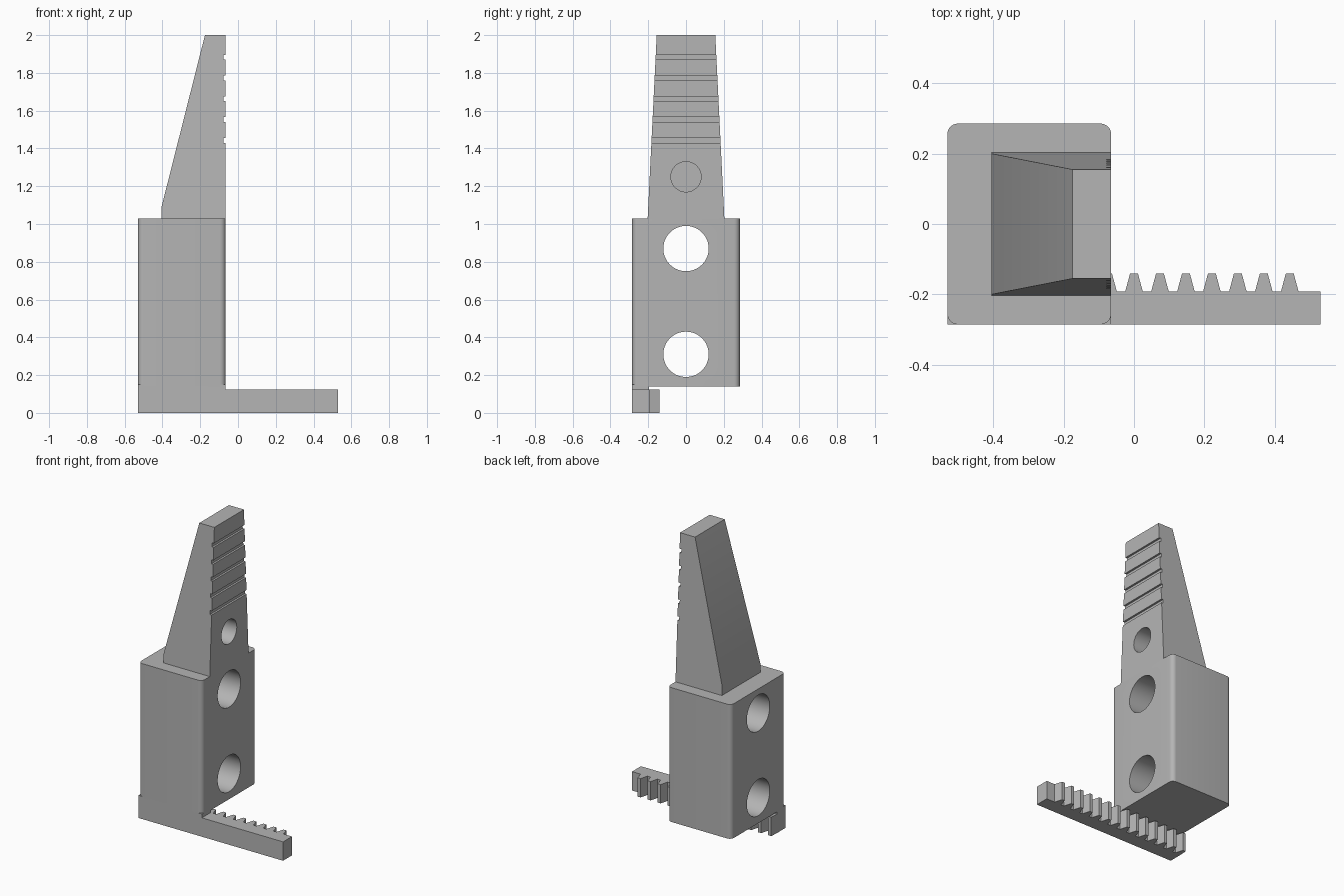
import bpy, bmesh, math
from mathutils import Matrix

if "Cube" in bpy.data.objects:
    bpy.data.objects.remove(bpy.data.objects["Cube"], do_unlink=True)

grey = bpy.data.materials.new("plain grey")
grey.use_nodes = True
colour = (0.46, 0.46, 0.46, 1)
grey.diffuse_color = colour
grey.node_tree.nodes["Principled BSDF"].inputs["Base Color"].default_value = colour

BACK, INNER = -0.53, -0.065     # body limits in x
SIDE = 0.285                    # half depth in y


def finish(name, bm):
    bmesh.ops.recalc_face_normals(bm, faces=bm.faces[:])
    mesh = bpy.data.meshes.new(name)
    bm.to_mesh(mesh)
    bm.free()
    mesh.materials.append(grey)
    obj = bpy.data.objects.new(name, mesh)
    bpy.context.collection.objects.link(obj)
    return obj


def loft(name, rings, vertical_round=0):
    """Join rings of points with side faces and close both ends."""
    bm = bmesh.new()
    rows = [[bm.verts.new(p) for p in ring] for ring in rings]
    for a, b in zip(rows, rows[1:]):
        for i in range(len(a)):
            j = (i + 1) % len(a)
            bm.faces.new((a[i], a[j], b[j], b[i]))
    bm.faces.new(rows[0][::-1])
    bm.faces.new(rows[-1])
    if vertical_round:
        edges = [e for e in bm.edges
                 if abs(e.verts[0].co.z - e.verts[1].co.z) > 0.1]
        bmesh.ops.bevel(bm, geom=edges, offset=vertical_round, segments=8,
                        profile=0.5, affect='EDGES')
    return finish(name, bm)


def rect(x0, x1, y0, y1, z):
    return [(x0, y0, z), (x1, y0, z), (x1, y1, z), (x0, y1, z)]


def box(name, x0, x1, y0, y1, z0, z1, vertical_round=0):
    return loft(name, [rect(x0, x1, y0, y1, z) for z in (z0, z1)], vertical_round)


def bore(name, radius, x0, x1, z):
    bm = bmesh.new()
    place = Matrix.Translation(((x0 + x1) / 2, 0, z)) @ Matrix.Rotation(math.pi / 2, 4, 'Y')
    bmesh.ops.create_cone(bm, cap_ends=True, segments=64, radius1=radius,
                          radius2=radius, depth=x1 - x0, matrix=place)
    return finish(name, bm)


def activate(obj):
    bpy.ops.object.select_all(action='DESELECT')
    obj.select_set(True)
    bpy.context.view_layer.objects.active = obj


def cut(obj, cutters):
    for cutter in cutters:
        cutter.hide_render = True
        mod = obj.modifiers.new("cut", 'BOOLEAN')
        mod.operation, mod.solver, mod.object = 'DIFFERENCE', 'EXACT', cutter
        activate(obj)
        bpy.ops.object.modifier_apply(modifier=mod.name)
        bpy.data.objects.remove(cutter, do_unlink=True)


# Body block with rounded upright edges and two through holes
body = box("body_block", BACK, INNER, -SIDE, SIDE, 0.14, 1.03, 0.03)
cut(body, [bore("hole_cutter", 0.12, -0.7, 0.1, z) for z in (0.31, 0.87)])

# Tapered finger with a short straight foot, a blind hole and grip grooves
finger = loft("finger", [rect(-0.405, INNER, -0.203, 0.203, 1.03),
                         rect(-0.405, INNER, -0.2, 0.2, 1.09),
                         rect(-0.175, INNER, -0.155, 0.155, 2.0)])
grooves = [box("groove_cutter", INNER - 0.013, 0.1, -0.4, 0.4, z, z + 0.026)
           for z in (1.43 + 0.11 * i for i in range(5))]
cut(finger, grooves + [bore("blind_hole_cutter", 0.08, -0.27, 0.1, 1.25)])

# Toothed rack, one trapezoid tooth per pitch, running under the body
ROOT, TIP, PITCH = -0.192, -0.14, 0.0737
profile = [(0.53, -SIDE), (0.53, ROOT)]
for n in range(6, -8, -1):
    x = n * PITCH
    profile += [(max(x + dx, BACK), y) for dx, y in
                ((0.025, ROOT), (0.011, TIP), (-0.011, TIP), (-0.025, ROOT))]
profile.append((BACK, -SIDE))
rack = loft("toothed_rack", [[(x, y, z) for x, y in profile] for z in (0, 0.125)])

# Square shoulder joining the rack to the body
shoulder = box("rack_shoulder", BACK, INNER, -SIDE, -0.195, 0.125, 0.15)

for part in (body, finger, rack, shoulder):
    activate(part)
    bpy.ops.object.shade_smooth_by_angle(angle=math.radians(25))
